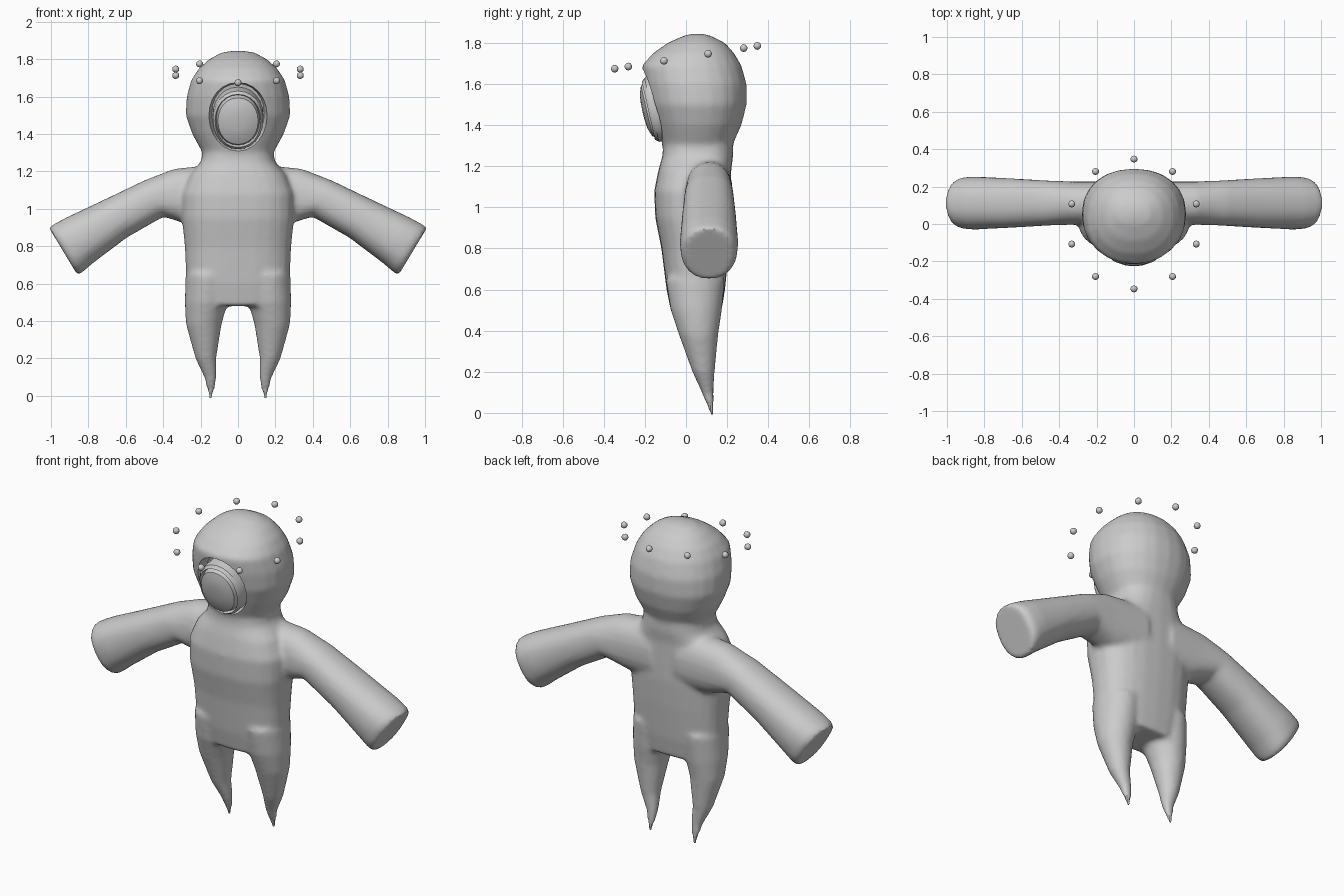
import bpy, bmesh, math
from mathutils import Vector

cube = bpy.data.objects.get("Cube")
if cube:
    bpy.data.objects.remove(cube)

grey = bpy.data.materials.new("plain_grey")
grey.use_nodes = True
grey.diffuse_color = (0.6, 0.6, 0.6, 1)
grey.node_tree.nodes["Principled BSDF"].inputs["Base Color"].default_value = (0.6, 0.6, 0.6, 1)

X, Y, Z = Vector((1, 0, 0)), Vector((0, 1, 0)), Vector((0, 0, 1))


def loft(bm, rings, power=2.0, sides=24):
    """Closed skin over rings given as (centre, half axis, half axis)."""
    loops = []
    for c, u, v in rings:
        loop = []
        for i in range(sides):
            a = math.tau * i / sides
            ca, sa = math.cos(a), math.sin(a)
            pu = math.copysign(abs(ca) ** (2 / power), ca)
            pv = math.copysign(abs(sa) ** (2 / power), sa)
            loop.append(bm.verts.new(c + u * pu + v * pv))
        loops.append(loop)
    faces = [bm.faces.new(loops[0]), bm.faces.new(loops[-1])]
    for a, b in zip(loops, loops[1:]):
        for i in range(sides):
            j = (i + 1) % sides
            faces.append(bm.faces.new((a[i], a[j], b[j], b[i])))
    bmesh.ops.recalc_face_normals(bm, faces=faces)


def upright(sections, cx=0):
    """Level rings from (z, half width, front y, back y)."""
    return [(Vector((cx, (f + b) / 2, z)), X * w, Y * (b - f) / 2) for z, w, f, b in sections]


def make_object(name, bm):
    mesh = bpy.data.meshes.new(name)
    bm.to_mesh(mesh)
    bm.free()
    mesh.materials.append(grey)
    ob = bpy.data.objects.new(name, mesh)
    bpy.context.collection.objects.link(ob)
    return ob


def select(ob):
    bpy.ops.object.select_all(action='DESELECT')
    ob.select_set(True)
    bpy.context.view_layer.objects.active = ob


def smooth(ob, degrees):
    select(ob)
    bpy.ops.object.shade_smooth_by_angle(angle=math.radians(degrees))


bm = bmesh.new()
# Torso
loft(bm, upright([(.48, .25, -.07, .17), (.6, .275, -.095, .19), (.8, .285, -.12, .21),
                  (.95, .3, -.15, .22), (1.08, .3, -.155, .22), (1.18, .26, -.135, .22),
                  (1.25, .2, -.115, .23), (1.34, .18, -.11, .23)]), 2.5)
# Head
loft(bm, upright([(1.22, .18, -.1, .22), (1.3, .19, -.115, .225), (1.4, .245, -.15, .27),
                  (1.5, .28, -.185, .295), (1.6, .275, -.205, .295), (1.69, .25, -.215, .27),
                  (1.75, .21, -.16, .235), (1.8, .155, -.09, .19), (1.835, .09, -.01, .12),
                  (1.845, .03, .03, .08)]), 2.2)
for s in (-1, 1):
    # Legs, each tapering to a point
    leg = [(-.02, .145, .01, .125, .14), (.1, .147, .035, .075, .135), (.2, .172, .056, .03, .14),
           (.38, .183, .095, -.035, .157), (.5, .17, .115, -.075, .175), (.65, .16, .12, -.1, .19)]
    loft(bm, [upright([(z, w, f, b)], s * cx)[0] for z, cx, w, f, b in leg])
    # Arms with a blunt end
    arm = [(.08, 1.07, .17, .115, 85), (.3, 1.065, .155, .115, 75), (.45, 1.055, .11, .12, 62),
           (.65, .95, .118, .132, 62), (.85, .83, .142, .142, 59), (.91, .788, .15, .138, 59),
           (.934, .772, .148, .12, 59)]
    loft(bm, [(Vector((s * x, .112, z)),
               Vector((s * math.cos(math.radians(t)), 0, math.sin(math.radians(t)))) * r, Y * d)
              for x, z, r, d, t in arm], 2.3)
body = make_object("body", bm)

# Blend the limbs into one skin
remesh = body.modifiers.new("blend", 'REMESH')
remesh.mode = 'VOXEL'
remesh.voxel_size = .014
relax = body.modifiers.new("relax", 'SMOOTH')
relax.factor = .5
relax.iterations = 7

# Face recess, cut along a slightly downward axis
out = Vector((0, -.97, -.22)).normalized()
up = X.cross(out).normalized()
if up.z < 0:
    up = -up
face = Vector((0, -.165, 1.49))


def face_rings(profile, width, height, lift=0):
    return [(face + up * lift + out * h, X * width * k, up * height * k) for k, h in profile]


bm = bmesh.new()
loft(bm, face_rings([(.85, -.08), (1, .02), (1.03, .12)], .165, .195), 2.1)
cutter = make_object("face_cutter", bm)
cutter.hide_render = True
cutter.hide_viewport = True
cut = body.modifiers.new("face_recess", 'BOOLEAN')
cut.operation = 'DIFFERENCE'
cut.solver = 'EXACT'
cut.object = cutter
select(body)
for mod in [m.name for m in body.modifiers]:
    bpy.ops.object.modifier_apply(modifier=mod)
bpy.data.objects.remove(cutter)
smooth(body, 40)

# Muzzle: a raised collar around a domed disc
bm = bmesh.new()
loft(bm, face_rings([(1.12, -.09), (1.1, .005), (1.0, .022), (.95, 0), (.88, .03),
                     (.6, .045), (.3, .05), (.05, .051)], .122, .145, -.015), 2.1)
smooth(make_object("muzzle", bm), 35)

# Tilted halo of beads
for i in range(10):
    a = math.tau * i / 10
    y = -.347 * math.cos(a)
    bm = bmesh.new()
    bmesh.ops.create_icosphere(bm, subdivisions=2, radius=.019)
    bead = make_object(f"halo_bead_{i + 1}", bm)
    bead.location = (.35 * math.sin(a), y, 1.73 + .16 * y)
    smooth(bead, 60)
